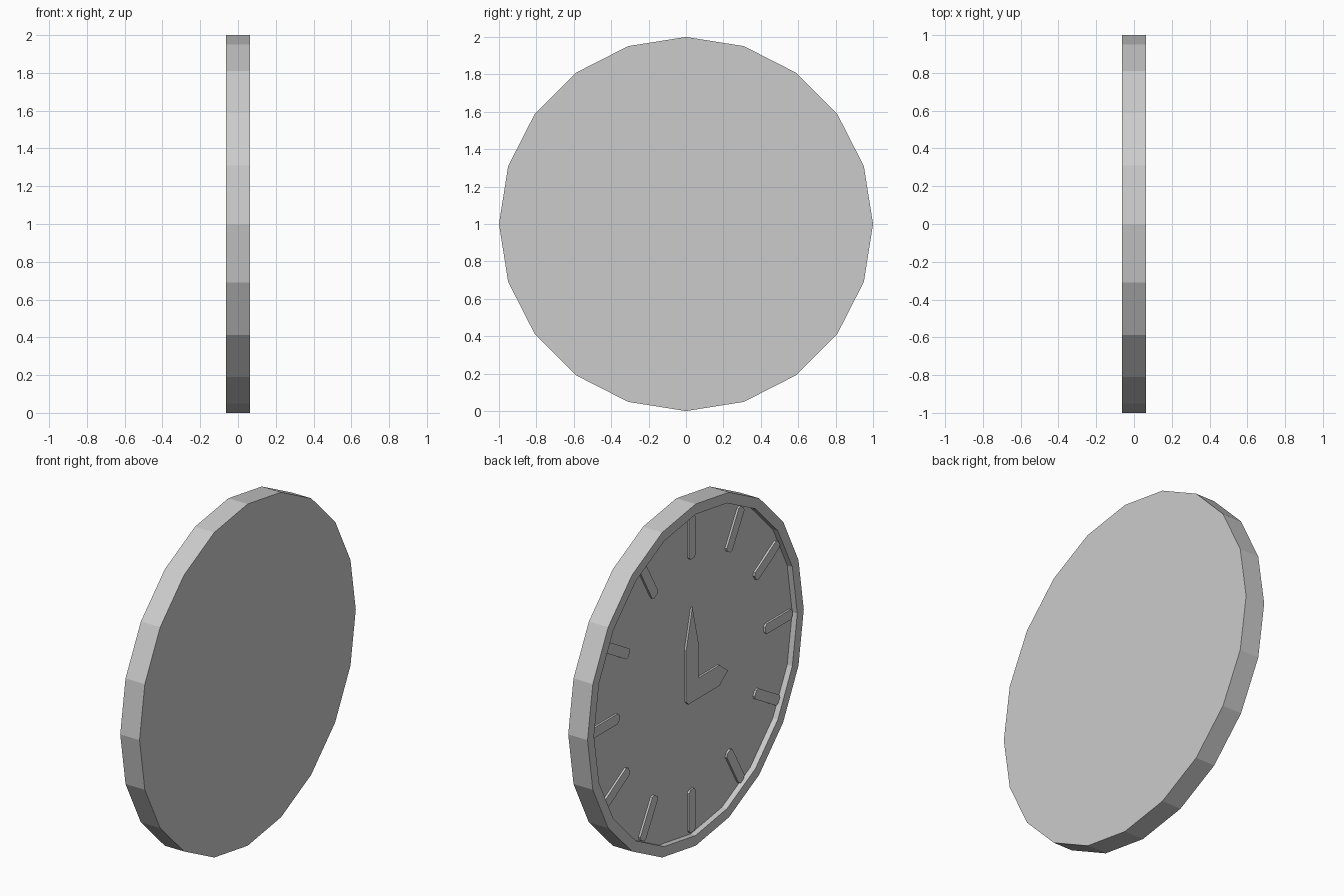
import bpy, bmesh, math
from mathutils import Matrix

cube = bpy.data.objects.get("Cube")
if cube:
    bpy.data.objects.remove(cube, do_unlink=True)

HALF = 0.0625      # half the body thickness
RECESS = 0.033     # depth of the dial below the rim
RIM = 0.06         # rim width
RAISE = 0.012      # height of hands and markers above the dial
DIAL_X = -HALF + RECESS

grey = bpy.data.materials.new("plain_grey")
grey.use_nodes = True
grey.diffuse_color = (0.6, 0.6, 0.6, 1)
grey.node_tree.nodes["Principled BSDF"].inputs["Base Color"].default_value = (0.6, 0.6, 0.6, 1)


def finish(name, bm):
    bmesh.ops.recalc_face_normals(bm, faces=bm.faces)
    mesh = bpy.data.meshes.new(name)
    bm.to_mesh(mesh)
    bm.free()
    mesh.materials.append(grey)
    obj = bpy.data.objects.new(name, mesh)
    bpy.context.collection.objects.link(obj)
    obj.location.z = 1
    return obj


def dial_plate(name, outline, turn=0):
    """Raise a flat outline (right, up as seen on the dial) off the dial."""
    bm = bmesh.new()
    face = bm.faces.new([bm.verts.new((DIAL_X + 0.002, -u, v)) for u, v in outline])
    ext = bmesh.ops.extrude_face_region(bm, geom=[face])
    top = [g for g in ext["geom"] if isinstance(g, bmesh.types.BMVert)]
    bmesh.ops.translate(bm, verts=top, vec=(-RAISE - 0.002, 0, 0))
    bmesh.ops.rotate(bm, verts=bm.verts, matrix=Matrix.Rotation(turn, 3, "X"))
    return finish(name, bm)


# Body: a 20-sided disc with the dial sunk into one side
bm = bmesh.new()
bmesh.ops.create_cone(bm, cap_ends=True, segments=20, radius1=1, radius2=1, depth=2 * HALF)
bmesh.ops.rotate(bm, verts=bm.verts, matrix=Matrix.Rotation(math.pi / 2, 3, "Y"))
dial = min(bm.faces, key=lambda f: f.calc_center_median().x)
bmesh.ops.inset_region(bm, faces=[dial], thickness=RIM)
ext = bmesh.ops.extrude_face_region(bm, geom=[dial])
floor = [g for g in ext["geom"] if isinstance(g, bmesh.types.BMVert)]
bmesh.ops.translate(bm, verts=floor, vec=(RECESS, 0, 0))
if dial.is_valid:
    bmesh.ops.delete(bm, geom=[dial], context="FACES_ONLY")
finish("clock_body", bm)

# Twelve hour markers with clipped corners
W, C, R0, R1 = 0.03, 0.014, 0.675, 0.925
right_side = [(W - C, R0), (W, R0 + C), (W, R1 - C), (W - C, R1)]
marker = right_side + [(-u, v) for u, v in reversed(right_side)]
for hour in range(12):
    dial_plate(f"hour_marker_{hour + 1}", marker, (hour + 1) * math.tau / 12)

# Both hands joined into one L-shaped plate
hands = [(0, 0.39), (0.057, 0.16), (0.057, -0.045), (0.25, -0.045), (0.33, -0.105),
         (0.25, -0.165), (-0.035, -0.165), (-0.057, -0.145), (-0.057, 0.16)]
dial_plate("clock_hands", hands)
